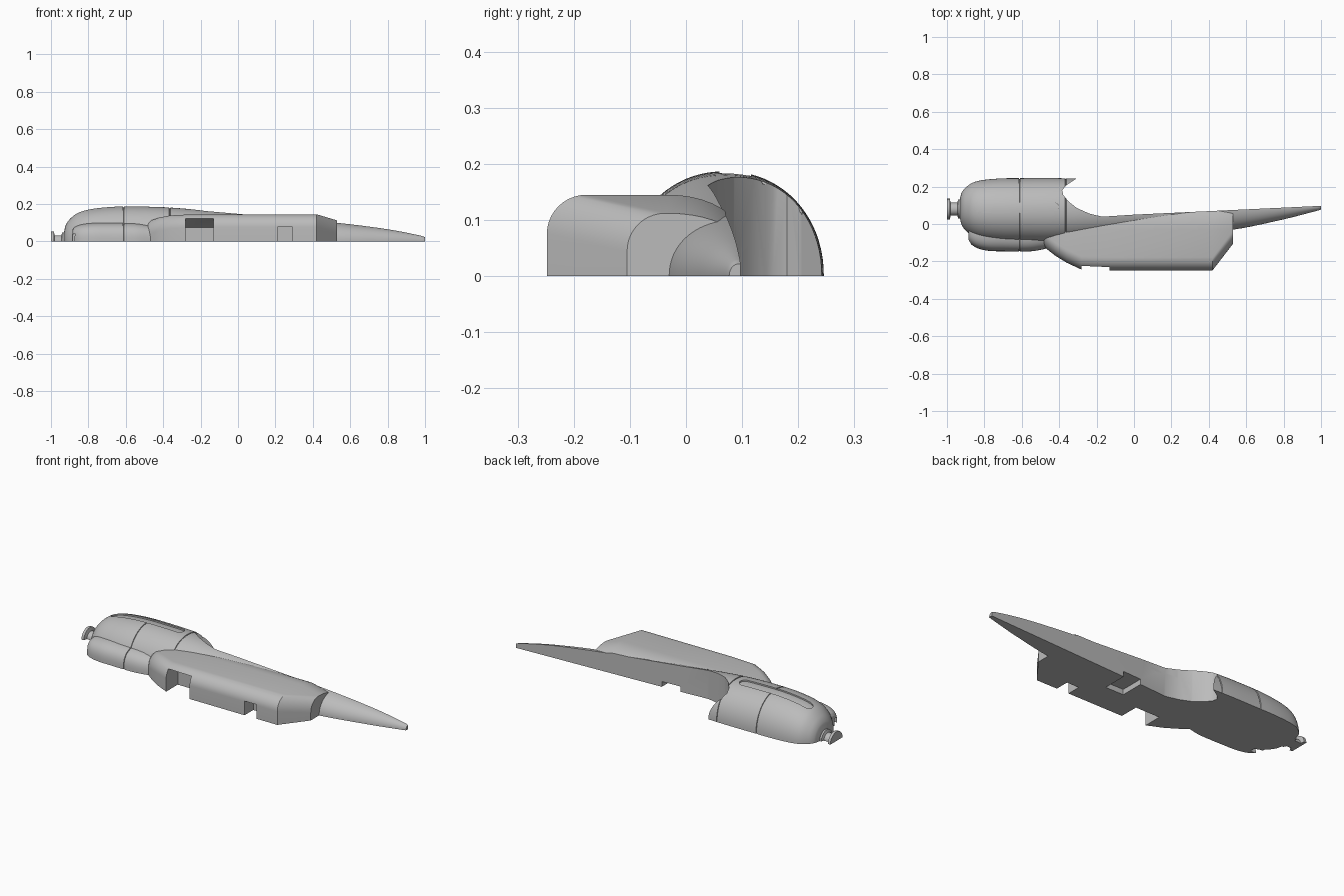
import bpy, bmesh, math

if "Cube" in bpy.data.objects:
    bpy.data.objects.remove(bpy.data.objects["Cube"])

grey = bpy.data.materials.new("plain grey")
grey.use_nodes = True
COL = (0.5, 0.5, 0.5, 1)
grey.diffuse_color = COL
grey.node_tree.nodes["Principled BSDF"].inputs["Base Color"].default_value = COL


def mesh_object(name, bm):
    bmesh.ops.recalc_face_normals(bm, faces=bm.faces)
    if bm.calc_volume(signed=True) < 0:
        bmesh.ops.reverse_faces(bm, faces=bm.faces)
    me = bpy.data.meshes.new(name)
    bm.to_mesh(me)
    bm.free()
    ob = bpy.data.objects.new(name, me)
    bpy.context.collection.objects.link(ob)
    me.materials.append(grey)
    return ob


def loft(name, rings):
    """Skin a list of equal closed rings and cap both ends."""
    bm = bmesh.new()
    rows = [[bm.verts.new(p) for p in ring] for ring in rings]
    n = len(rows[0])
    for a, b in zip(rows, rows[1:]):
        for i in range(n):
            j = (i + 1) % n
            bm.faces.new((a[i], a[j], b[j], b[i]))
    bm.faces.new(rows[0])
    bm.faces.new(rows[-1])
    return mesh_object(name, bm)


def half_ring(x, cy, ry, rz, power=2.0, n=40):
    """Upper half of a superellipse standing on the ground."""
    pts = []
    for i in range(n + 1):
        t = math.pi * i / n
        c, s = math.cos(t), max(math.sin(t), 0)
        pts.append((x, cy + ry * math.copysign(abs(c) ** (2 / power), c),
                    rz * s ** (2 / power) if 0 < i < n else 0))
    return pts


def prism(name, pts, lo, hi, axis="z"):
    """Extrude a 2D outline along z (x, y outline) or x (y, z outline)."""
    put = (lambda p, h: (p[0], p[1], h)) if axis == "z" else (lambda p, h: (h, p[0], p[1]))
    return loft(name, [[put(p, h) for p in pts] for h in (lo, hi)])


def box(name, x0, x1, y0, y1, z0, z1):
    return prism(name, [(x0, y0), (x1, y0), (x1, y1), (x0, y1)], z0, z1)


def boolean(ob, cutter, op="DIFFERENCE"):
    mod = ob.modifiers.new("cut", "BOOLEAN")
    mod.object, mod.operation, mod.solver = cutter, op, "EXACT"
    bpy.context.view_layer.objects.active = ob
    bpy.ops.object.modifier_apply(modifier=mod.name)


def smooth_profile(keys, steps=6):
    """Cubic interpolation of profile rows, with x always increasing."""
    def slope(i, c):
        a, b = keys[max(i - 1, 0)], keys[min(i + 1, len(keys) - 1)]
        return (b[c] - a[c]) / (b[0] - a[0])
    out = []
    for i, (p, q) in enumerate(zip(keys, keys[1:])):
        h = q[0] - p[0]
        for k in range(steps):
            t = k / steps
            row = [p[0] + h * t]
            for c in (1, 2, 3):
                row.append((2 * t**3 - 3 * t**2 + 1) * p[c] + (3 * t**2 - 2 * t**3) * q[c]
                           + h * (t**3 - 2 * t**2 + t) * slope(i, c)
                           + h * (t**3 - t**2) * slope(i + 1, c))
            out.append(row)
    return out + [list(keys[-1])]


def with_seams(rows, seams, depth=0.004):
    """Insert narrow panel grooves in rows of (x, cy, ry, rz)."""
    for s in seams:
        rows = [r for r in rows if abs(r[0] - s) > .004]
        k = next(i for i, r in enumerate(rows) if r[0] > s)
        a, b = rows[k - 1], rows[k]
        new = []
        for off, d in ((-.003, 0), (-.002, depth), (.002, depth), (.003, 0)):
            t = (s + off - a[0]) / (b[0] - a[0])
            r = [p + (q - p) * t for p, q in zip(a, b)]
            new.append([r[0], r[1], r[2] - d, r[3] - d])
        rows[k:k] = new
    return rows


# Main body: blunt dome tapering into the tail (x, centre y, y radius, z radius)
BODY = [(-.93, .082, .055, .05), (-.922, .082, .085, .085), (-.90, .08, .115, .118),
        (-.86, .077, .145, .15), (-.80, .073, .163, .17), (-.70, .071, .173, .183),
        (-.60, .07, .175, .187), (-.40, .07, .175, .183), (-.20, .074, .163, .168),
        (.05, .08, .145, .145), (.30, .085, .13, .122), (.53, .088, .118, .10),
        (.80, .092, .067, .065), (.98, .095, .024, .03), (1.0, .095, .018, .022)]
rows = smooth_profile(BODY)
body = loft("main_body", [half_ring(*r, power=2.1) for r in with_seams(rows, (-.613, -.365))])

# Side pod: rounded box sections between its front edge and the rear wall
POD = [(-.48, -.118, .10), (-.465, -.135, .112), (-.42, -.17, .128), (-.36, -.207, .139),
       (-.28, -.244, .143), (-.15, -.248, .145), (.42, -.248, .145), (.53, -.105, .112)]


def pod_ring(x, yf, h):
    r = min(.07, h * .6)
    ring = [(x, yf, 0)]
    for i in range(11):
        t = math.pi / 2 * i / 10
        ring.append((x, yf + r * (1 - math.cos(t)), h - r + r * math.sin(t)))
    for i in range(11):
        t = math.pi / 2 * i / 10
        ring.append((x, -.03 + .13 * math.sin(t), h * (.45 + .55 * math.cos(t))))
    return ring + [(x, .10, 0)]


pod = loft("side_pod", [pod_ring(*p) for p in POD])

# Low blister beside the dome
BLISTER = [(-.885, -.03, .06, .06), (-.875, -.03, .075, .075), (-.84, -.03, .098, .09),
           (-.78, -.03, .113, .099), (-.70, -.03, .116, .101), (-.55, -.03, .116, .099),
           (-.46, -.03, .10, .088)]
blister = loft("side_blister", [half_ring(*r, power=2.8)
                                for r in with_seams(smooth_profile(BLISTER), (-.613,))])

# Rear wall with its curved bite
WALL = [(1.1, .10), (1.0, .097), (0, .05), (-.17, .039), (-.24, .056), (-.305, .085),
        (-.35, .12), (-.378, .155), (-.384, .18), (-.365, .205), (-.305, .245),
        (-.24, .29), (-.24, .6), (1.1, .6)]
wall = prism("wall_cutter", WALL, -.2, .5)

# Notches in the underside and pod front
dock = box("dock_cutter", 0, .113, -.083, .3, -.1, .03)
big = prism("large_notch_cutter", [(-.4, -.1), (-.14, -.1), (-.14, .075), (-.225, .122),
                                   (-.4, .122)], -.28, -.13, "x")
small = box("small_notch_cutter", .215, .29, -.4, -.17, -.1, .08)
inlet = box("inlet_cutter", -1, -.84, -.105, -.065, -.1, .04)

# Stadium groove along the top of the dome
stadium = []
for cx, a0 in ((-.43, -90), (-.825, 90)):
    for i in range(13):
        a = math.radians(a0 + 15 * i)
        stadium.append((cx + .028 * math.cos(a), .088 + .028 * math.sin(a)))
slot = prism("slot_cutter", stadium, .09, .4)
floor = loft("groove_floor", [half_ring(x, cy, ry - .008, rz - .008, 2.1)
                              for x, cy, ry, rz in rows if -.9 < x < -.35])
boolean(floor, slot, "INTERSECT")

for cutter in (wall, dock, slot):
    boolean(body, cutter)
for cutter in (wall, dock, big, small):
    boolean(pod, cutter)
boolean(blister, inlet)
for cutter in (wall, dock, big, small, inlet, slot):
    bpy.data.objects.remove(cutter)

# Spool-shaped fitting on the nose
SPOOL = [(-1.0, .055), (-.985, .055), (-.98, .034), (-.945, .034), (-.94, .05), (-.91, .05)]
spool = loft("nose_spool", [half_ring(x, .08, r, r * .95, n=24) for x, r in SPOOL])

# Smooth shading with crisp edges
bpy.ops.object.select_all(action="DESELECT")
for ob in (body, pod, blister, floor, spool):
    ob.select_set(True)
    bpy.context.view_layer.objects.active = ob
bpy.ops.object.shade_smooth_by_angle(angle=math.radians(30))
